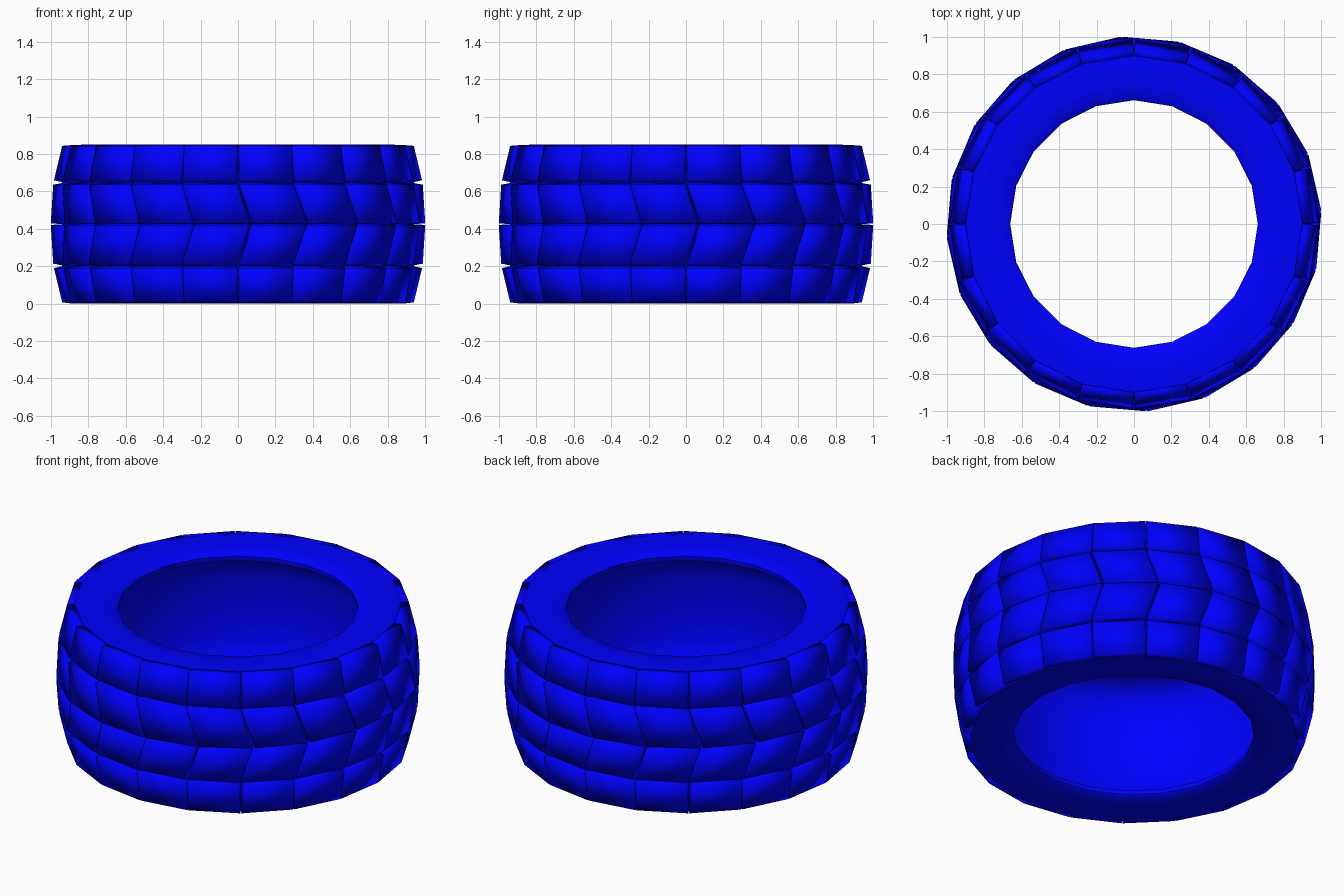
import bpy, bmesh
from math import sin, cos, radians

if "Cube" in bpy.data.objects:
    bpy.data.objects.remove(bpy.data.objects["Cube"])

N = 20                 # sides of the tyre and blocks per tread row
STEP = radians(360 / N)
MID = 0.425            # half of the tyre width
SHIFT = radians(4)     # chevron offset at the centre line

mat = bpy.data.materials.new("blue_rubber")
mat.diffuse_color = (0.0, 0.0, 1.0, 1.0)
mat.use_nodes = True
mat.node_tree.nodes["Principled BSDF"].inputs["Base Color"].default_value = mat.diffuse_color


def polar(r, a, z):
    return (r * cos(a), r * sin(a), z)


def finish(bm, name, angle, merge):
    bmesh.ops.recalc_face_normals(bm, faces=bm.faces)
    me = bpy.data.meshes.new(name)
    bm.to_mesh(me)
    bm.free()
    me.materials.append(mat)
    ob = bpy.data.objects.new(name, me)
    bpy.context.collection.objects.link(ob)
    ob.location.z = MID
    # upper half is modelled, lower half is mirrored
    m = ob.modifiers.new("mirror", 'MIRROR')
    m.use_axis = (False, False, True)
    m.use_mirror_merge = merge
    bpy.ops.object.select_all(action='DESELECT')
    bpy.context.view_layer.objects.active = ob
    ob.select_set(True)
    bpy.ops.object.modifier_apply(modifier=m.name)
    bm = bmesh.new()
    bm.from_mesh(ob.data)
    bmesh.ops.recalc_face_normals(bm, faces=bm.faces)
    bm.to_mesh(ob.data)
    bm.free()
    bpy.ops.object.shade_smooth_by_angle(angle=radians(angle))
    return ob


# Carcass: hollow revolved shell with sidewall and rim lip (radius, height)
profile = [(0.94, 0), (0.94, 0.22), (0.928, 0.37), (0.90, 0.423), (0.83, 0.425),
           (0.75, 0.42), (0.678, 0.41), (0.662, 0.397), (0.665, 0.37),
           (0.74, 0.365), (0.82, 0.31), (0.86, 0.19), (0.87, 0)]
bm = bmesh.new()
rings = [[bm.verts.new(polar(r, i * STEP, z)) for r, z in profile] for i in range(N)]
for i in range(N):
    a, b = rings[i], rings[(i + 1) % N]
    for j in range(len(profile) - 1):
        bm.faces.new((a[j], b[j], b[j + 1], a[j + 1]))
finish(bm, "carcass", 40, True)


# Tread row: one tapered block per side; each end is
# (top radius, top z, base radius, base z, skew, side inset)
def tread_row(name, low, high):
    bm = bmesh.new()
    for i in range(N):
        top, base = [], []
        for (tr, tz, br, bz, skew, inset), sides in ((low, (0, 1)), (high, (1, 0))):
            for s in sides:
                a = (i + s) * STEP + skew
                ins = inset if s == 0 else -inset
                top.append(bm.verts.new(polar(tr, a + ins, tz)))
                base.append(bm.verts.new(polar(br, a, bz)))
        bm.faces.new(top)
        bm.faces.new(base[::-1])
        for k in range(4):
            n = (k + 1) % 4
            bm.faces.new((base[k], base[n], top[n], top[k]))
    finish(bm, name, 100, False)


tread_row("centre_tread",
          (1.003, 0.004, 0.93, 0.0, SHIFT, 0.008),
          (0.988, 0.211, 0.93, 0.222, 0, 0.008))
tread_row("shoulder_tread",
          (0.984, 0.235, 0.93, 0.222, 0, 0.008),
          (0.94, 0.419, 0.89, 0.422, 0, 0.003))
